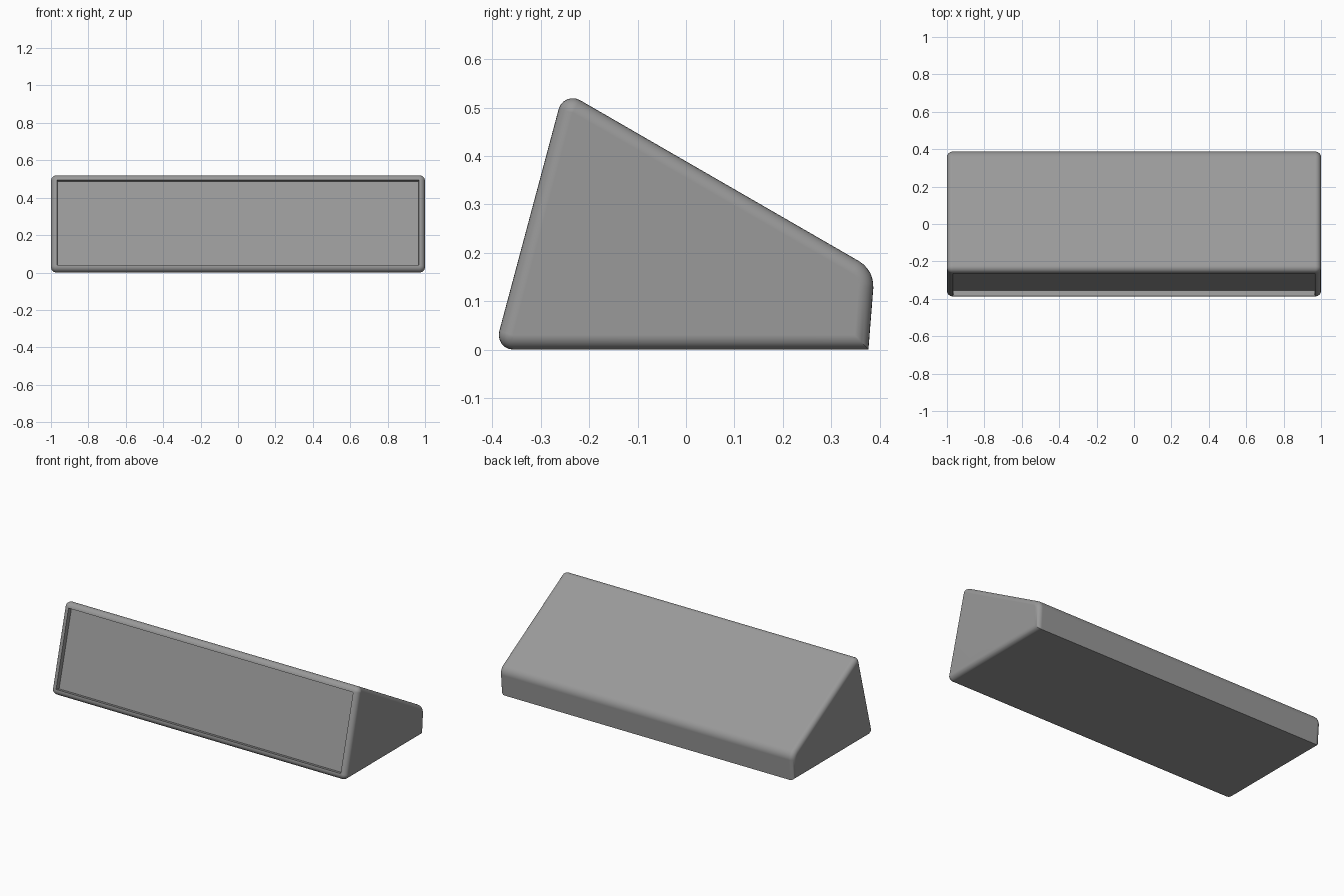
import bpy, bmesh, math
from mathutils import Vector

if "Cube" in bpy.data.objects:
    bpy.data.objects.remove(bpy.data.objects["Cube"])

R = 0.03      # general edge radius
SEG = 6       # segments per rounded edge

# side profile (y, z), counter-clockwise, with a fillet radius per corner
CORNERS = [(-0.396, 0.0, R), (0.377, 0.0, 0.0), (0.390, 0.164, 0.06), (-0.253, 0.535, R)]


def inset_corners(d):
    """Move every side of the profile inwards by d."""
    pts = [Vector(c[:2]) for c in CORNERS]
    out = []
    for i, p in enumerate(pts):
        a = (p - pts[i - 1]).normalized()
        b = (pts[(i + 1) % len(pts)] - p).normalized()
        na, nb = Vector((-a.y, a.x)), Vector((-b.y, b.x))
        out.append(p + (na + nb) * d / (1 + na.dot(nb)))
    return out


def section(x, d):
    """Rounded profile at station x, inset by d."""
    pts = inset_corners(d)
    ring = []
    for i, p in enumerate(pts):
        r = CORNERS[i][2] - d
        if r <= 0.0005:
            n = 1 if CORNERS[i][2] == 0 else SEG + 1
            ring += [(x, p.x, p.y)] * n
            continue
        a = (p - pts[i - 1]).normalized()
        b = (pts[(i + 1) % len(pts)] - p).normalized()
        turn = math.acos(a.dot(b))
        start = p - a * r * math.tan(turn / 2)
        centre = start + Vector((-a.y, a.x)) * r
        t0 = math.atan2(start.y - centre.y, start.x - centre.x)
        for k in range(SEG + 1):
            t = t0 + turn * k / SEG
            ring.append((x, centre.x + r * math.cos(t), centre.y + r * math.sin(t)))
    return ring


# stations along x: rounded left end, straight middle, rounded right end
ends = []
for k in range(SEG + 1):
    t = math.pi / 2 * k / SEG
    ends.append((1 - R + R * math.sin(t), R * (1 - math.cos(t))))
stations = [(-x, d) for x, d in reversed(ends)] + ends

# wedge-shaped casing
bm = bmesh.new()
rings = [[bm.verts.new(c) for c in section(x, d)] for x, d in stations]
n = len(rings[0])
for r0, r1 in zip(rings, rings[1:]):
    for i in range(n):
        j = (i + 1) % n
        bm.faces.new((r0[i], r0[j], r1[j], r1[i]))
bm.faces.new(rings[0])
bm.faces.new(rings[-1])
bmesh.ops.remove_doubles(bm, verts=bm.verts[:], dist=0.0002)
bmesh.ops.recalc_face_normals(bm, faces=bm.faces[:])

# recessed front panel
bm.normal_update()
front = max(bm.faces, key=lambda f: -f.normal.y * f.calc_area())
bmesh.ops.inset_individual(bm, faces=[front], thickness=0.005)
bmesh.ops.inset_individual(bm, faces=[front], thickness=0.0005, depth=-0.03)

mesh = bpy.data.meshes.new("wedge_casing")
bm.to_mesh(mesh)
bm.free()
casing = bpy.data.objects.new("wedge_casing", mesh)
bpy.context.collection.objects.link(casing)

# dark grey finish
grey = bpy.data.materials.new("dark_grey")
grey.diffuse_color = (0.32, 0.32, 0.32, 1)
grey.use_nodes = True
grey.node_tree.nodes["Principled BSDF"].inputs["Base Color"].default_value = grey.diffuse_color
mesh.materials.append(grey)

# smooth rounded edges, crisp recess
bpy.context.view_layer.objects.active = casing
casing.select_set(True)
bpy.ops.object.shade_smooth_by_angle(angle=math.radians(35))
wn = casing.modifiers.new("face_normals", 'WEIGHTED_NORMAL')
wn.keep_sharp = True
